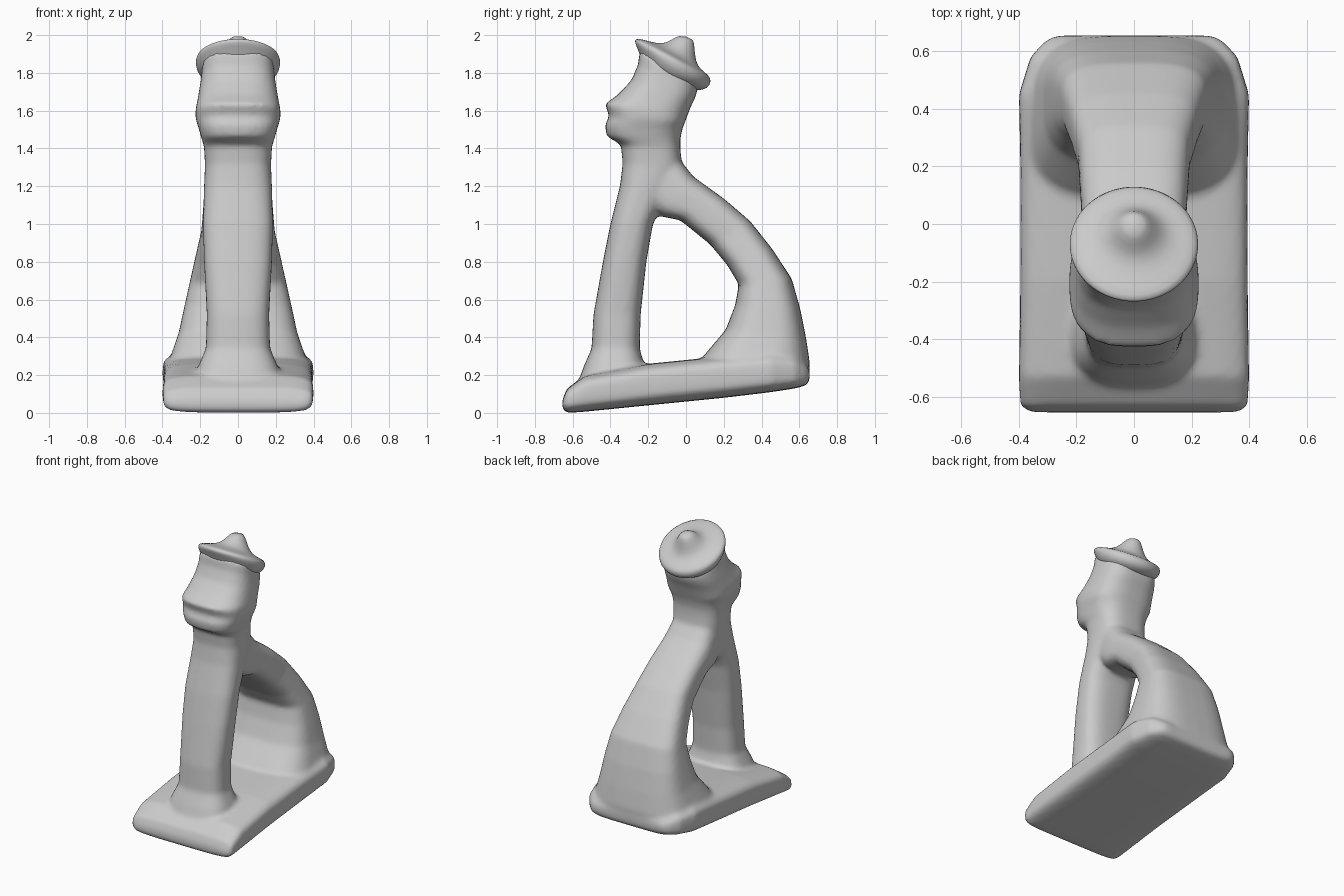
import bpy, bmesh, math
from mathutils import Vector

cube = bpy.data.objects.get("Cube")
if cube:
    bpy.data.objects.remove(cube, do_unlink=True)

clay = bpy.data.materials.new("grey clay")
clay.use_nodes = True
clay.diffuse_color = (0.6, 0.6, 0.6, 1)
clay.node_tree.nodes["Principled BSDF"].inputs["Base Color"].default_value = (0.6, 0.6, 0.6, 1)

SIDES = 40


def spow(value, power):
    return math.copysign(abs(value) ** power, value)


def loft(bm, sections, roundness):
    """Skin rounded rings; each section is (y1, z1, y2, z2, half_width)."""
    rings = []
    for y1, z1, y2, z2, width in sections:
        a, b = Vector((0, y1, z1)), Vector((0, y2, z2))
        mid, half = (a + b) / 2, (b - a) / 2
        ring = []
        for i in range(SIDES):
            t = math.tau * i / SIDES
            side = width * spow(math.sin(t), 2 / roundness)
            ring.append(bm.verts.new(mid + half * spow(math.cos(t), 2 / roundness)
                                     + Vector((side, 0, 0))))
        rings.append(ring)
    for low, high in zip(rings, rings[1:]):
        for i in range(SIDES):
            j = (i + 1) % SIDES
            bm.faces.new((low[i], low[j], high[j], high[i]))
    bm.faces.new(rings[0][::-1])
    bm.faces.new(rings[-1])


def finish(bm, name):
    bmesh.ops.recalc_face_normals(bm, faces=bm.faces[:])
    for face in bm.faces:
        face.smooth = True
    mesh = bpy.data.meshes.new(name)
    bm.to_mesh(mesh)
    bm.free()
    mesh.materials.append(clay)
    obj = bpy.data.objects.new(name, mesh)
    bpy.context.collection.objects.link(obj)
    return obj


# Sloping base: bottom point, top point, half width
base = [
    (-.655, .02, -.655, .07, .36), (-.635, .0, -.63, .13, .395),
    (-.55, .005, -.53, .2, .4), (-.2, .04, -.2, .26, .395),
    (.2, .08, .2, .3, .395), (.45, .11, .45, .32, .4),
    (.58, .13, .58, .3, .36), (.635, .145, .635, .26, .31), (.655, .17, .655, .23, .27)]

# Front column rising into neck and head: front point, back point, half width
column_and_head = [
    (-.58, .14, -.19, .14, .24), (-.54, .25, -.22, .25, .21),
    (-.5, .34, -.245, .34, .17), (-.49, .52, -.24, .52, .165),
    (-.44, .8, -.21, .8, .18), (-.4, 1, -.175, 1, .185),
    (-.35, 1.2, -.08, 1.2, .18), (-.335, 1.32, -.02, 1.3, .175),
    (-.345, 1.42, -.03, 1.4, .18), (-.42, 1.465, -.03, 1.45, .195),
    (-.43, 1.525, -.02, 1.5, .21), (-.405, 1.57, -.005, 1.54, .225),
    (-.43, 1.635, .01, 1.58, .225), (-.36, 1.685, .025, 1.62, .215),
    (-.29, 1.76, .045, 1.66, .205), (-.255, 1.84, .06, 1.7, .195),
    (-.245, 1.92, .06, 1.75, .19)]

# Curved back leg widening down to the base: outer point, inner point, half width
back_leg = [
    (-.04, 1.35, -.25, 1.12, .165), (.04, 1.25, -.13, 1.04, .18),
    (.2, 1.135, -.03, 1.02, .185), (.34, 1.015, .13, .89, .195),
    (.455, .87, .22, .78, .225), (.56, .71, .28, .68, .255),
    (.605, .55, .26, .57, .285), (.635, .4, .21, .44, .315),
    (.655, .27, .1, .31, .36), (.65, .18, .05, .2, .375)]

bm = bmesh.new()
loft(bm, base, 4.5)
loft(bm, column_and_head, 2.8)
loft(bm, back_leg, 3.2)
body = finish(bm, "body")

# Merge the parts into one softly blended skin
remesh = body.modifiers.new("Blend", 'REMESH')
remesh.mode = 'VOXEL'
remesh.voxel_size = 0.015
remesh.use_smooth_shade = True
soften = body.modifiers.new("Soften", 'SMOOTH')
soften.factor = 0.5
soften.iterations = 8

# Tilted hat: brim underside, rim, dished top and pointed crown
hat_rings = [
    (-.24, 1.86, .05, 1.7, .185), (-.245, 1.9, .07, 1.71, .2),
    (-.265, 1.945, .115, 1.715, .222), (-.275, 1.975, .135, 1.755, .226),
    (-.255, 1.985, .125, 1.785, .214), (-.19, 1.965, .075, 1.82, .15),
    (-.12, 1.95, .05, 1.86, .1), (-.07, 1.98, .045, 1.94, .06),
    (-.035, 2.0, .038, 1.985, .035)]
bm = bmesh.new()
loft(bm, hat_rings, 2)
hat = finish(bm, "hat")
smooth = hat.modifiers.new("Smooth", 'SUBSURF')
smooth.levels = smooth.render_levels = 1
